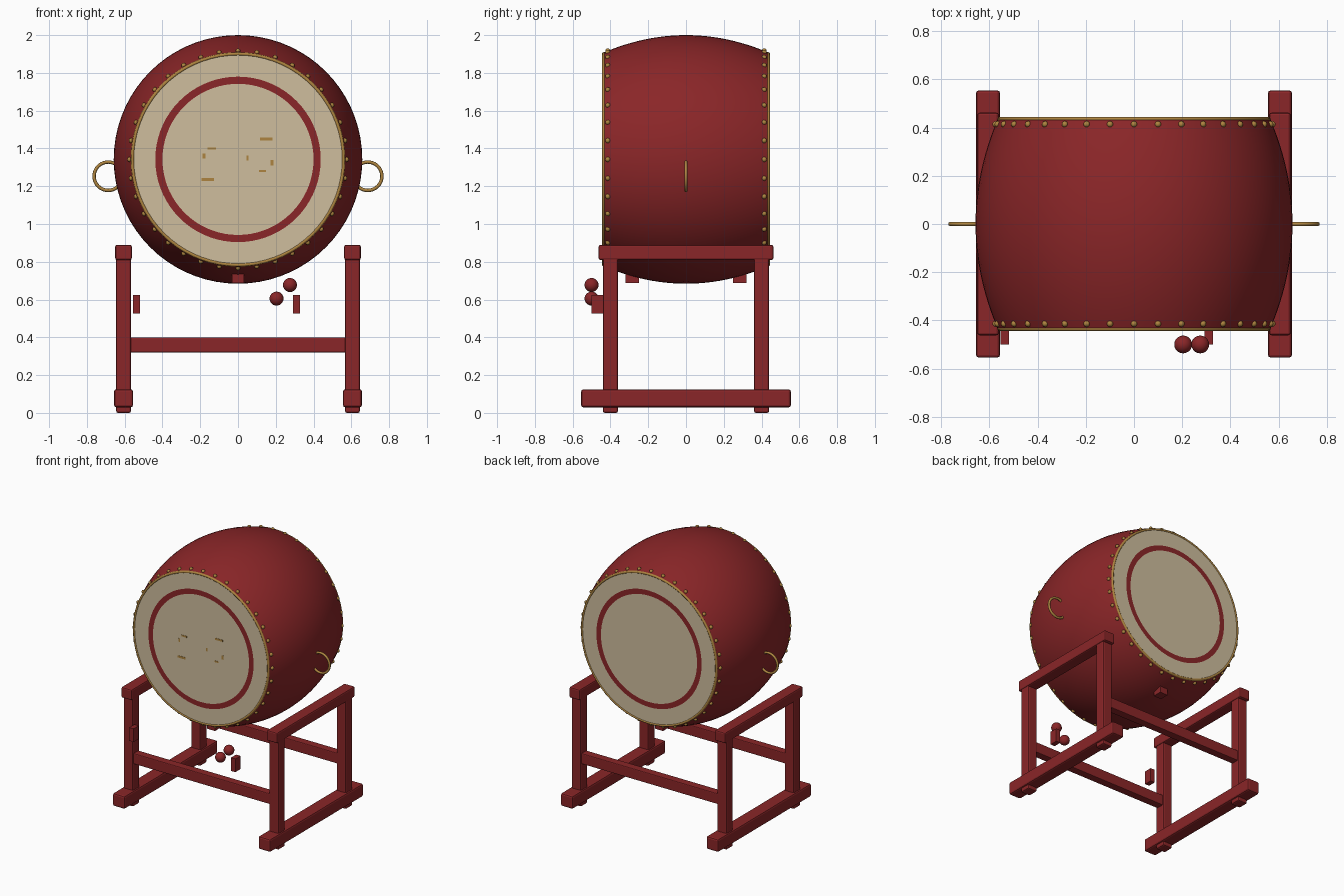
import bpy, bmesh, math
from mathutils import Matrix, Vector

cube = bpy.data.objects.get("Cube")
if cube:
    bpy.data.objects.remove(cube, do_unlink=True)


def material(name, rgb):
    m = bpy.data.materials.new(name)
    m.use_nodes = True
    m.diffuse_color = (*rgb, 1)
    bsdf = m.node_tree.nodes["Principled BSDF"]
    bsdf.inputs["Base Color"].default_value = (*rgb, 1)
    bsdf.inputs["Roughness"].default_value = 0.6
    return m


RED = material("lacquer red", (0.255, 0.019, 0.021))
SKIN = material("drum skin", (0.62, 0.51, 0.34))
GOLD = material("brass", (0.42, 0.23, 0.05))

AXIS_Z = 1.342     # height of the drum's axis
HALF = 0.44        # half the drum's depth
CENTRE = Vector((0, 0, AXIS_Z))


def finish(bm, name, *mats, smooth=True):
    bmesh.ops.recalc_face_normals(bm, faces=bm.faces)
    mesh = bpy.data.meshes.new(name)
    bm.to_mesh(mesh)
    bm.free()
    obj = bpy.data.objects.new(name, mesh)
    bpy.context.collection.objects.link(obj)
    for m in mats:
        mesh.materials.append(m)
    if smooth:
        bpy.ops.object.select_all(action='DESELECT')
        obj.select_set(True)
        bpy.context.view_layer.objects.active = obj
        bpy.ops.object.shade_smooth_by_angle(angle=math.radians(40))
    return obj


def lathe(profile, steps=72):
    """Spin (radius, y) points around the drum's axis."""
    bm = bmesh.new()
    verts = [bm.verts.new((r, y, AXIS_Z)) for r, y in profile]
    edges = [bm.edges.new(pair) for pair in zip(verts, verts[1:])]
    bmesh.ops.spin(bm, geom=verts + edges, cent=CENTRE, axis=(0, 1, 0),
                   angle=math.tau, steps=steps)
    bmesh.ops.remove_doubles(bm, verts=bm.verts, dist=0.0005)
    return bm


def circle_profile(radius, y, thick, n=10):
    return [(radius + thick * math.cos(math.tau * i / n),
             y + thick * math.sin(math.tau * i / n)) for i in range(n + 1)]


def box(name, centre, size, mat=RED, bevel=0.0):
    bm = bmesh.new()
    bmesh.ops.create_cube(bm, size=1, matrix=Matrix.Translation(centre)
                          @ Matrix.Diagonal((*size, 1)))
    if bevel:
        bmesh.ops.bevel(bm, geom=bm.edges[:], offset=bevel, segments=2,
                        profile=0.5, affect='EDGES')
    return finish(bm, name, mat, smooth=False)


def ball(name, centre, radius, mat=RED):
    bm = bmesh.new()
    bmesh.ops.create_uvsphere(bm, u_segments=20, v_segments=12, radius=radius,
                              matrix=Matrix.Translation(centre))
    return finish(bm, name, mat)


# Barrel with bulging sides
N = 24
barrel = []
for i in range(N + 1):
    t = 2 * i / N - 1
    barrel.append((0.658 - 0.092 * t * t, HALF * 0.99 * t))
finish(lathe(barrel), "drum_barrel", RED)

for side, s in (("front", -1), ("back", 1)):
    # Skin with a painted ring
    bm = lathe([(0, s * HALF), (0.40, s * HALF), (0.438, s * HALF),
                (0.56, s * HALF), (0.56, s * (HALF - 0.02))])
    for f in bm.faces:
        c = f.calc_center_median() - CENTRE
        f.material_index = int(0.40 < math.hypot(c.x, c.z) < 0.437)
    finish(bm, side + "_skin", SKIN, RED)

    # Brass rim
    finish(lathe(circle_profile(0.559, s * 0.435, 0.009)), side + "_rim", GOLD)

    # Row of round-headed studs
    bm = bmesh.new()
    for k in range(36):
        a = math.tau * k / 36
        p = CENTRE + Vector((0.574 * math.sin(a), s * 0.414, 0.574 * math.cos(a)))
        bmesh.ops.create_uvsphere(bm, u_segments=10, v_segments=6, radius=0.0135,
                                  matrix=Matrix.Translation(p))
    finish(bm, side + "_studs", GOLD)

    # Block under the barrel
    box(side + "_support_block", (0, s * 0.285, 0.717), (0.065, 0.07, 0.06))
    # Cross beam between the posts
    box(side + "_cross_beam", (0, s * 0.40, 0.36), (1.16, 0.06, 0.08), bevel=0.006)

# Worn flecks of gilding on the front skin
for x, z, w, h in ((0.15, 1.45, 0.065, 0.014), (-0.14, 1.40, 0.045, 0.012),
                   (-0.16, 1.235, 0.065, 0.016), (0.18, 1.325, 0.014, 0.03),
                   (0.13, 1.28, 0.035, 0.012), (-0.18, 1.36, 0.014, 0.025),
                   (0.05, 1.35, 0.01, 0.025)):
    box("gilding_fleck", (x, -HALF, z), (w, 0.004, h), GOLD)

for side, s in (("left", 1), ("right", -1)):
    # Ring handle
    bm = bmesh.new()
    n, rings = 10, 40
    loop = [bm.verts.new((s * 0.687 + r, y, 1.253))
            for r, y in circle_profile(0.075, 0, 0.009, n)[:n]]
    edges = [bm.edges.new((loop[i], loop[(i + 1) % n])) for i in range(n)]
    bmesh.ops.spin(bm, geom=loop + edges, cent=(s * 0.687, 0, 1.253),
                   axis=(0, 1, 0), angle=math.tau, steps=rings)
    bmesh.ops.remove_doubles(bm, verts=bm.verts, dist=0.0003)
    finish(bm, side + "_ring_handle", GOLD)

    # Stand frame
    x = s * 0.606
    box(side + "_foot_rail", (x, 0, 0.077), (0.10, 1.11, 0.096), bevel=0.012)
    box(side + "_top_rail", (x, 0, 0.85), (0.088, 0.925, 0.08), bevel=0.01)
    for end, e in (("front", -1), ("back", 1)):
        box(f"{side}_{end}_post", (x, e * 0.40, 0.44), (0.078, 0.08, 0.88),
            bevel=0.01)

# Stick holders and stick ends at the front
for x in (-0.537, 0.31):
    box("stick_holder", (x, -0.47, 0.575), (0.036, 0.06, 0.10))
for x, z in ((0.275, 0.677), (0.204, 0.605)):
    ball("stick_end", (x, -0.50, z), 0.037)
